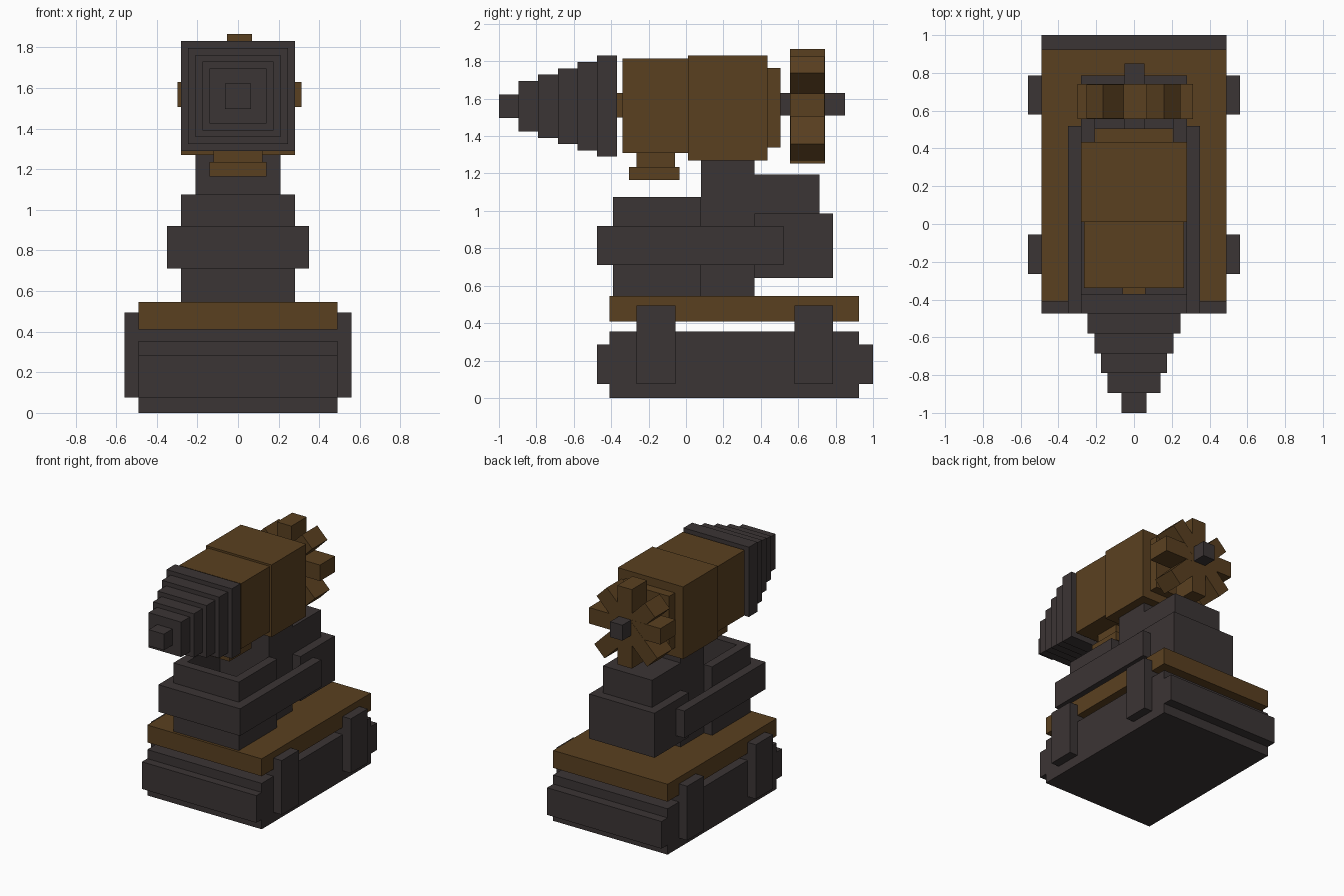
import bpy, math
from mathutils import Matrix

cube = bpy.data.objects.get("Cube")
if cube:
    bpy.data.objects.remove(cube, do_unlink=True)


def material(name, rgb):
    m = bpy.data.materials.new(name)
    m.use_nodes = True
    m.diffuse_color = (*rgb, 1)
    m.node_tree.nodes["Principled BSDF"].inputs["Base Color"].default_value = (*rgb, 1)
    return m


DARK = material("dark iron", (0.044, 0.035, 0.035))
BROWN = material("aged bronze", (0.102, 0.051, 0.0144))


def box(name, mat, x, y, z, turn=0):
    """Box from (min, max) spans; a single x value means symmetric about the centre."""
    if not isinstance(x, tuple):
        x = (-x, x)
    spans = (x, y, z)
    bpy.ops.mesh.primitive_cube_add(size=1)
    ob = bpy.context.object
    ob.name = ob.data.name = name
    ob.data.transform(Matrix.Diagonal([b - a for a, b in spans] + [1]))
    ob.location = [(a + b) / 2 for a, b in spans]
    ob.rotation_euler.y = turn
    ob.data.materials.append(mat)
    return ob


# Base: body, end plates, cross beams and the deck they carry
box("base_body", DARK, 0.49, (-0.41, 0.925), (0, 0.355))
box("base_front_plate", DARK, 0.49, (-0.475, -0.41), (0.075, 0.285))
box("base_back_plate", DARK, 0.49, (0.925, 1.0), (0.075, 0.285))
box("front_cross_beam", DARK, 0.56, (-0.265, -0.055), (0.075, 0.495))
box("back_cross_beam", DARK, 0.56, (0.58, 0.785), (0.075, 0.495))
box("deck", BROWN, 0.49, (-0.41, 0.925), (0.41, 0.545))

# Pedestal: open hopper in front, column in the middle, stepped box behind
box("hopper_front_wall", DARK, 0.28, (-0.39, -0.32), (0.545, 1.075))
for side, s in (("left", 1), ("right", -1)):
    box(side + "_hopper_wall", DARK, tuple(sorted((0.21 * s, 0.28 * s))),
        (-0.32, 0.08), (0.545, 1.075))
    box(side + "_band", DARK, tuple(sorted((0.28 * s, 0.35 * s))),
        (-0.39, 0.52), (0.71, 0.92))
box("front_band", DARK, 0.35, (-0.475, -0.39), (0.71, 0.92))
box("column", DARK, 0.21, (0.08, 0.365), (0.545, 1.27))
box("back_box", DARK, 0.28, (0.365, 0.785), (0.64, 0.985))
box("back_box_step", DARK, 0.21, (0.365, 0.715), (0.985, 1.195))

# Drill housing
box("rear_housing", BROWN, 0.28, (0.01, 0.435), (1.27, 1.83))
box("front_housing", BROWN, 0.265, (-0.34, 0.01), (1.31, 1.815))
box("housing_back_cap", BROWN, 0.21, (0.435, 0.505), (1.34, 1.765))
box("outlet_neck", BROWN, 0.12, (-0.265, -0.06), (1.235, 1.31))
box("outlet_lip", BROWN, 0.14, (-0.305, -0.035), (1.165, 1.235))
box("drill_axle", BROWN, 0.06, (-0.37, -0.34), (1.5, 1.63))

# Stepped square drill head, narrowing to the tip
for i, half in enumerate((0.28, 0.245, 0.21, 0.175, 0.14, 0.065)):
    y = -0.37 - 0.105 * i
    box(f"drill_step_{i + 1}", DARK, half, (y - 0.105, y), (1.56 - half * 0.965, 1.56 + half * 0.965))

# Rear fan: crossed bars on a shaft
box("fan_shaft", DARK, (-0.05, 0.055), (0.505, 0.85), (1.51, 1.63))
for i, (cx, cz) in enumerate(((0.007, 1.56), (-0.013, 1.564), (0.007, 1.567), (0.008, 1.53))):
    d = 0.0008 * i  # tiny offset keeps the crossing faces apart
    box(f"fan_bar_{i + 1}", BROWN, (cx - 0.062, cx + 0.062), (0.555 + d, 0.742 - d),
        (cz - 0.306, cz + 0.306), math.radians(45 * i))
